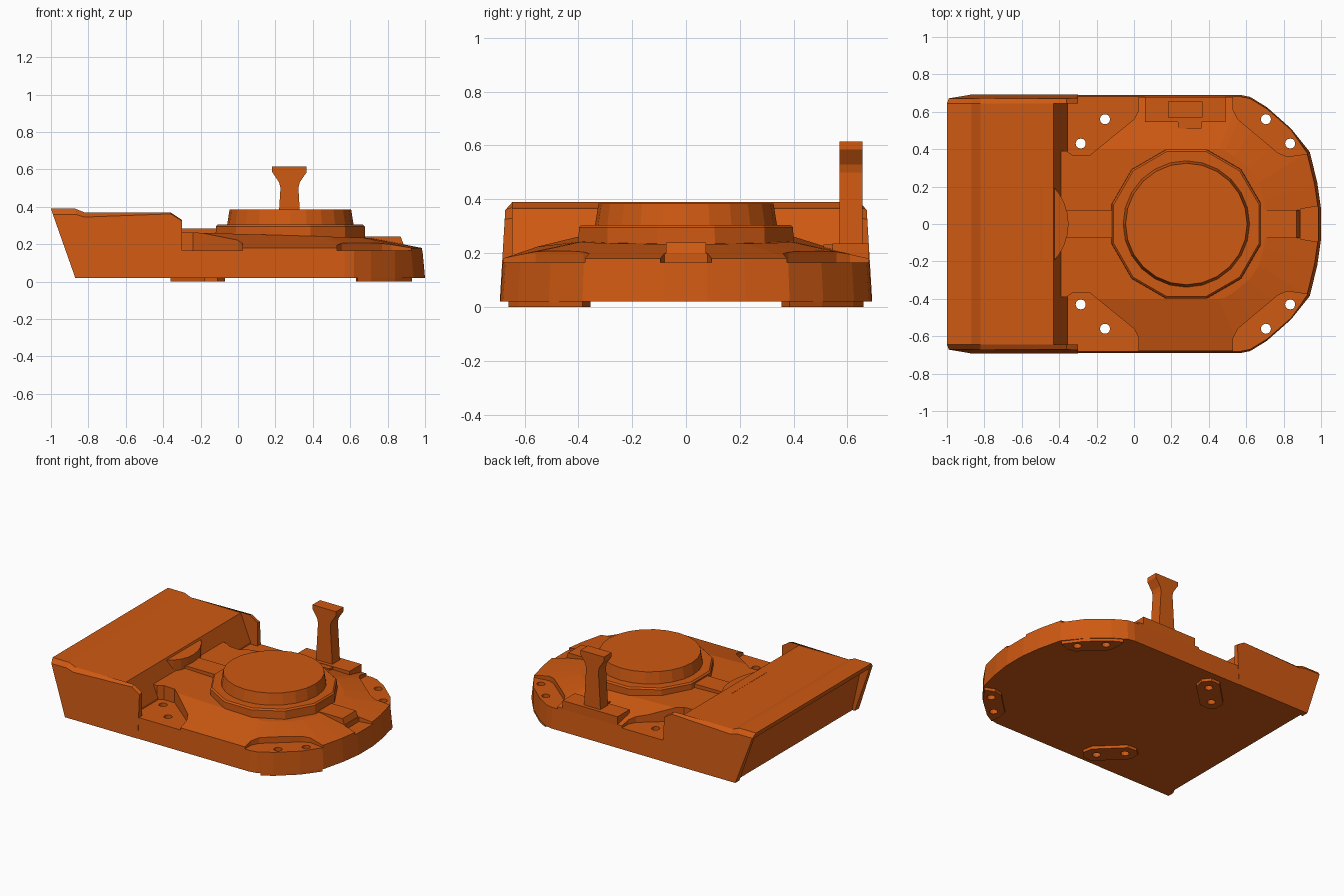
import bpy, bmesh, math

if "Cube" in bpy.data.objects:
    bpy.data.objects.remove(bpy.data.objects["Cube"])

orange = bpy.data.materials.new("burnt orange")
orange.diffuse_color = (0.62, 0.1, 0.006, 1)
orange.use_nodes = True
orange.node_tree.nodes["Principled BSDF"].inputs["Base Color"].default_value = orange.diffuse_color


def loft(name, *solids):
    """Each solid is a list of equal-length 3D rings, skinned and capped."""
    bm = bmesh.new()
    for rings in solids:
        loops = [[bm.verts.new(p) for p in r] for r in rings]
        n = len(loops[0])
        for a, b in zip(loops, loops[1:]):
            for i in range(n):
                j = (i + 1) % n
                bm.faces.new((a[i], a[j], b[j], b[i]))
        bm.faces.new(loops[0][::-1])
        bm.faces.new(loops[-1])
    bmesh.ops.recalc_face_normals(bm, faces=bm.faces)
    mesh = bpy.data.meshes.new(name)
    bm.to_mesh(mesh)
    bm.free()
    mesh.materials.append(orange)
    ob = bpy.data.objects.new(name, mesh)
    bpy.context.collection.objects.link(ob)
    return ob


def slab(pts, z0, z1):
    return [[(x, y, z) for x, y in pts] for z in (z0, z1)]


def side(pts, y0, y1):
    return [[(x, y, z) for x, z in pts] for y in (y0, y1)]


def box(x0, x1, y0, y1, z0, z1):
    return slab([(x0, y0), (x1, y0), (x1, y1), (x0, y1)], z0, z1)


def circle(cx, cy, r, n, turn=0.0):
    return [(cx + r * math.cos(turn + math.tau * i / n),
             cy + r * math.sin(turn + math.tau * i / n)) for i in range(n)]


def flip(pts):
    return [(x, -y) for x, y in pts]


def cut(ob, cutter):
    mod = ob.modifiers.new("cut", "BOOLEAN")
    mod.operation, mod.solver, mod.object = "DIFFERENCE", "EXACT", cutter
    dg = bpy.context.evaluated_depsgraph_get()
    mesh = bpy.data.meshes.new_from_object(ob.evaluated_get(dg))
    ob.modifiers.clear()
    ob.data = mesh


# Hull: rounded nose, straight sides, deck rising to a central plateau
half = [(-0.85, 0.69), (0.57, 0.69), (0.62, 0.68), (0.71, 0.625), (0.84, 0.51),
        (0.93, 0.385), (0.97, 0.22), (0.99, 0.08)]
outline = half + flip(half)[::-1]
bottom = [(x + (0.01 if x > 0.9 else 0), y, 0.02) for x, y in outline]
rim = [(x - (0.005 if x > 0.9 else 0), y * 0.985, 0.18) for x, y in outline]
plateau = []
for x, y in outline:
    px = -0.7 if x < 0 else 0.28 + (x - 0.28) * 0.6
    plateau.append((px, y * 0.58, 0.255 - 0.03 * px))
hull = loft("hull", [bottom, rim, plateau])

# Bolt pockets, nose notch and bolt holes
rear_pocket = [(-0.5, 0.8), (-0.5, 0.39), (-0.36, 0.39), (-0.325, 0.365), (-0.24, 0.365),
               (0.0, 0.56), (0.025, 0.61), (0.025, 0.8)]
front_pocket = [(0.53, 0.8), (0.53, 0.61), (0.555, 0.56), (0.77, 0.38), (0.82, 0.36),
                (1.1, 0.40), (1.1, 0.8)]
notch = [(0.89, -0.08), (1.1, -0.115), (1.1, 0.115), (0.89, 0.08)]
pockets = loft("pocket_cutter", slab(notch, 0.165, 0.5),
               *[slab(f(p), 0.165, 0.5) for p in (rear_pocket, front_pocket)
                 for f in (list, flip)])
bolts = [(-0.155, 0.56), (-0.285, 0.43), (0.705, 0.56), (0.835, 0.43)]
holes = loft("hole_cutter", *[slab(circle(x, s * y, 0.027, 12), -0.1, 0.5)
                              for x, y in bolts for s in (1, -1)])
cut(hull, pockets)
cut(hull, holes)

# Feet under each pocket
rear_foot = [(-0.36, 0.46), (-0.36, 0.39), (-0.32, 0.355), (-0.25, 0.36), (-0.085, 0.52),
             (-0.07, 0.59), (-0.11, 0.64), (-0.18, 0.64)]
front_foot = [(0.63, 0.60), (0.645, 0.52), (0.80, 0.37), (0.86, 0.355), (0.93, 0.385),
              (0.84, 0.505), (0.71, 0.62), (0.64, 0.66)]
for name, pts in (("rear_foot", rear_foot), ("front_foot", front_foot)):
    for tag, f in (("left", list), ("right", flip)):
        cut(loft(f"{name}_{tag}", slab(f(pts), 0.0, 0.03)), holes)
for c in (pockets, holes):
    bpy.data.objects.remove(c)

# Rear housing with overhanging lip and sloped front
loft("rear_housing", side([(-0.85, 0.03), (-0.92, 0.35), (-0.985, 0.35), (-1.0, 0.39),
                           (-0.87, 0.39), (-0.82, 0.37), (-0.43, 0.365), (-0.355, 0.18),
                           (-0.355, 0.1)], -0.645, 0.645))

# Bulge in the middle of the housing front
arc = [(-0.64 + 0.29 * math.cos(a), 0.29 * math.sin(a))
       for a in (math.radians(-43.6 + 87.2 * i / 8) for i in range(9))]
plan = [(-0.5, -0.2)] + arc + [(-0.5, 0.2)]
loft("housing_bulge", [[(x, y, 0.15) for x, y in plan],
                       [(x, y, 0.367 - 0.2 * (x + 0.5)) for x, y in plan]])

# Side walls with bevelled tops, leaning slightly inward
inner = [(-0.87, 0.02), (-1.0, 0.39), (-0.87, 0.39), (-0.82, 0.37), (-0.36, 0.37),
         (-0.30, 0.33), (-0.30, 0.02)]
outer = [(-0.87, 0.02), (-0.99, 0.36), (-0.87, 0.36), (-0.82, 0.345), (-0.36, 0.362),
         (-0.30, 0.325), (-0.30, 0.02)]
for tag, s in (("left", 1), ("right", -1)):
    loft(f"side_wall_{tag}", [[(x, s * 0.645, z) for x, z in inner],
                              [(x, s * (0.692 - 0.06 * (z - 0.02)), z) for x, z in outer]])

# Centre ribs ahead of and behind the turntable
loft("rear_rib", box(-0.40, -0.05, -0.075, 0.075, 0.2, 0.285))
loft("front_rib", side([(0.6, 0.17), (0.6, 0.24), (0.87, 0.24), (0.885, 0.2), (0.885, 0.17)],
                       -0.075, 0.075))

# Turntable: twelve-sided base and round top
loft("turntable_base", [[(x, y, z) for x, y in circle(0.28, 0, r, 12, math.radians(15))]
                        for r, z in ((0.415, 0.2), (0.412, 0.295), (0.402, 0.305))])
loft("turntable_top", [[(x, y, z) for x, y in circle(0.28, 0, r, 24)]
                       for r, z in ((0.34, 0.29), (0.338, 0.305), (0.325, 0.385))])

# Post on its mounting plate
loft("post_plate", box(0.06, 0.49, 0.545, 0.68, 0.15, 0.235))
loft("post_plate_tab", box(0.235, 0.36, 0.51, 0.55, 0.15, 0.232))
right = [(0.065, 0.22), (0.048, 0.50), (0.055, 0.53), (0.092, 0.585), (0.092, 0.615)]
profile = [(0.275 + x, z) for x, z in right] + [(0.275 - x, z) for x, z in right[::-1]]
loft("post", side(profile, 0.57, 0.655))
